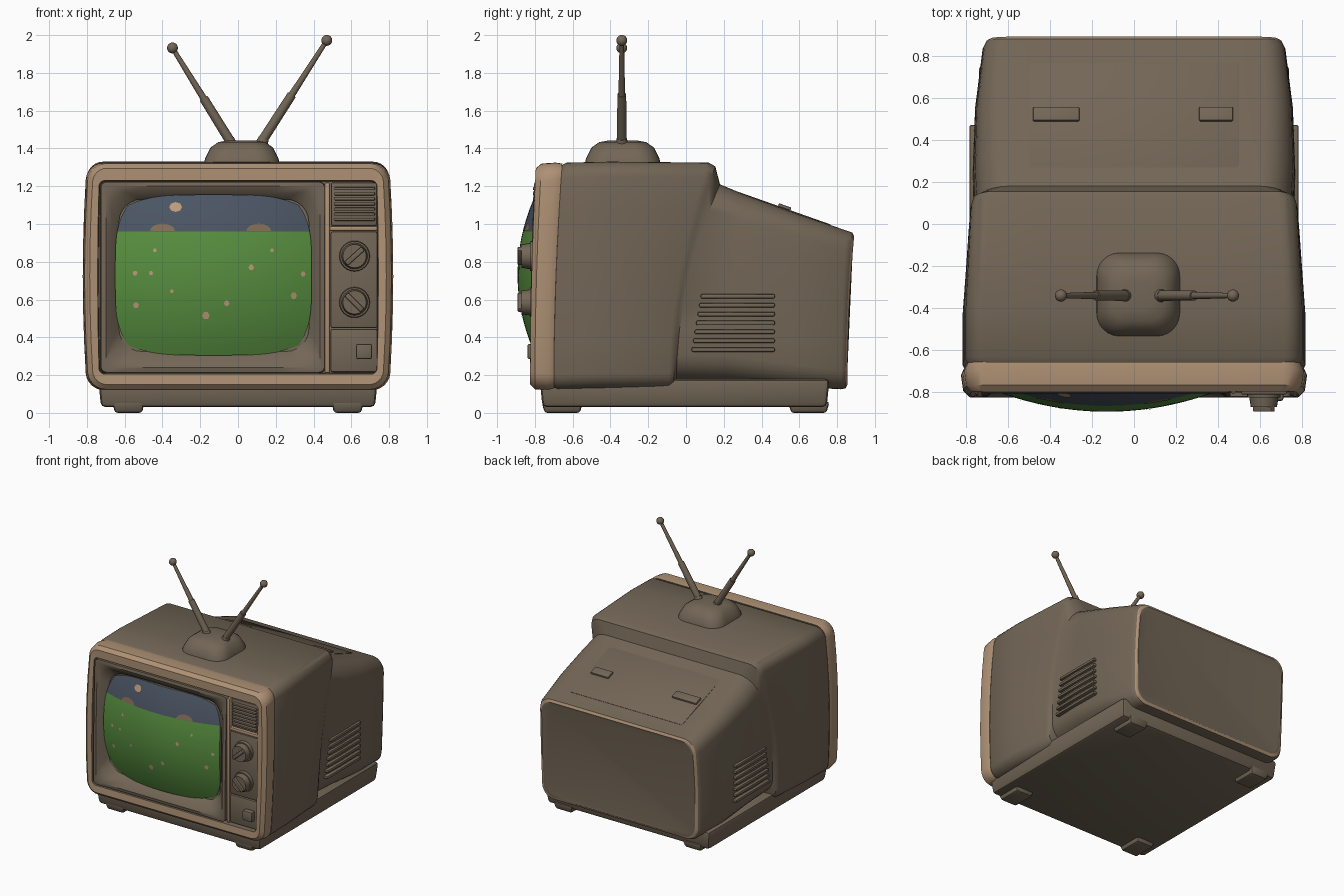
import bpy, bmesh, math
from mathutils import Vector

if "Cube" in bpy.data.objects:
    bpy.data.objects.remove(bpy.data.objects["Cube"])


def material(name, rgb):
    m = bpy.data.materials.new(name)
    m.use_nodes = True
    m.diffuse_color = (*rgb, 1)
    m.node_tree.nodes["Principled BSDF"].inputs["Base Color"].default_value = (*rgb, 1)
    return m


BROWN = material("taupe plastic", (0.17, 0.133, 0.093))
TAN = material("worn tan", (0.42, 0.28, 0.175))
GREEN = material("meadow green", (0.095, 0.27, 0.05))
SKY = material("slate sky", (0.07, 0.09, 0.125))
PETAL = material("petal tan", (0.5, 0.33, 0.19))
HILL = material("hill brown", (0.23, 0.15, 0.095))


def finish(name, bm, mats, angle=35):
    bmesh.ops.recalc_face_normals(bm, faces=bm.faces)
    mesh = bpy.data.meshes.new(name)
    bm.to_mesh(mesh)
    bm.free()
    for m in mats:
        mesh.materials.append(m)
    ob = bpy.data.objects.new(name, mesh)
    bpy.context.collection.objects.link(ob)
    bpy.ops.object.select_all(action="DESELECT")
    ob.select_set(True)
    bpy.context.view_layer.objects.active = ob
    bpy.ops.object.shade_smooth_by_angle(angle=math.radians(angle))
    return ob


def ring(yb, yt, x0, x1, z0, z1, r, bulge=0.0):
    """Rounded rectangle facing y; y runs from yb at the bottom to yt at the top."""
    cx, cz, hx, hz = (x0 + x1) / 2, (z0 + z1) / 2, (x1 - x0) / 2, (z1 - z0) / 2
    arcs = []
    for q, (sx, sz) in enumerate([(1, 1), (-1, 1), (-1, -1), (1, -1)]):
        a = [math.pi / 2 * (q + i / 6) for i in range(7)]
        arcs.append([(sx * (hx - r) + r * math.cos(t), sz * (hz - r) + r * math.sin(t)) for t in a])
    flat = []
    for q, arc in enumerate(arcs):
        flat += arc
        (ax, az), (bx, bz) = arc[-1], arcs[(q + 1) % 4][0]
        flat += [(ax + (bx - ax) * i / 6, az + (bz - az) * i / 6) for i in range(1, 6)]
    pts = []
    for x, z in flat:
        t = z / hz
        x += bulge * (1 - t * t) * x / hx
        pts.append(Vector((cx + x, yb + (yt - yb) * ((t + 1) / 2) ** 2, cz + z)))
    return pts


def loft(name, rings, mats, bands=None, caps=(True, True), cap_mat=0):
    """Skin a row of rings; bands gives the material of each strip."""
    bm = bmesh.new()
    rows = [[bm.verts.new(p) for p in r] for r in rings]
    n = len(rows[0])
    for k, (a, b) in enumerate(zip(rows, rows[1:])):
        for i in range(n):
            f = bm.faces.new((a[i], a[(i + 1) % n], b[(i + 1) % n], b[i]))
            f.material_index = bands[k] if bands else 0
    for use, row in zip(caps, (rows[0], rows[-1])):
        if use:
            bm.faces.new(row).material_index = cap_mat
    return finish(name, bm, mats)


def box(name, lo, hi, mat, bevel=0.01, shear=0.0, taper=0.0):
    """Bevelled box; shear slides y with z, taper narrows the bottom."""
    bm = bmesh.new()
    bmesh.ops.create_cube(bm, size=1)
    lo, hi = Vector(lo), Vector(hi)
    for v in bm.verts:
        k = 1 - (taper if v.co.z < 0 else 0)
        v.co = Vector((v.co.x * k, v.co.y * k, v.co.z)) * (hi - lo) + (lo + hi) / 2
        v.co.y += shear * v.co.z
    if bevel:
        bmesh.ops.bevel(bm, geom=bm.edges[:], offset=bevel, segments=2, affect="EDGES", profile=0.5)
    return finish(name, bm, [mat])


def rod(name, a, b, r1, r2, mat, sides=14):
    bm = bmesh.new()
    a, b = Vector(a), Vector(b)
    bmesh.ops.create_cone(bm, cap_ends=True, segments=sides, radius1=r1, radius2=r2, depth=(b - a).length)
    turn = (b - a).to_track_quat("Z", "Y")
    for v in bm.verts:
        v.co = turn @ v.co + (a + b) / 2
    return finish(name, bm, [mat])


# Cabinet: front shell, shoulder, sloping rear and rimmed back
def wide(yb, yt, hx, z0, z1, r, bulge=0.0):
    return ring(yb, yt, -hx, hx, z0, z1, r, bulge)


loft("cabinet", [
    wide(-0.70, -0.66, 0.785, 0.13, 1.31, 0.08, 0.02),
    wide(-0.68, -0.63, 0.795, 0.125, 1.325, 0.08, 0.02),
    wide(-0.45, -0.40, 0.795, 0.13, 1.33, 0.08, 0.02),
    wide(-0.09, 0.12, 0.77, 0.13, 1.325, 0.08, 0.015),
    wide(-0.065, 0.155, 0.76, 0.14, 1.305, 0.09, 0.012),
    wide(-0.05, 0.18, 0.735, 0.17, 1.21, 0.14, 0.025),
    wide(0.22, 0.30, 0.745, 0.165, 1.16, 0.14, 0.022),
    wide(0.55, 0.56, 0.74, 0.14, 1.065, 0.12, 0.015),
    wide(0.82, 0.85, 0.71, 0.125, 0.965, 0.10, 0.01),
    wide(0.845, 0.88, 0.695, 0.13, 0.955, 0.10, 0.01),
    wide(0.855, 0.89, 0.675, 0.15, 0.935, 0.09, 0.01),
    wide(0.852, 0.885, 0.655, 0.17, 0.915, 0.08, 0.01),
], [BROWN, TAN], bands=[0] * 9 + [1, 0])

# Tan front frame with a sunken brown panel
loft("front_frame", [
    wide(-0.70, -0.655, 0.785, 0.125, 1.32, 0.08, 0.022),
    wide(-0.73, -0.69, 0.80, 0.12, 1.325, 0.09, 0.022),
    wide(-0.80, -0.765, 0.79, 0.125, 1.32, 0.09, 0.022),
    wide(-0.825, -0.795, 0.765, 0.15, 1.295, 0.07, 0.02),
    wide(-0.82, -0.795, 0.735, 0.205, 1.23, 0.03, 0.008),
    wide(-0.75, -0.73, 0.73, 0.21, 1.225, 0.03, 0.008),
], [TAN, BROWN], bands=[0, 0, 0, 0, 1], cap_mat=1)
box("frame_divider", (0.458, -0.805, 0.21), (0.488, -0.73, 1.22), TAN)
box("control_strip", (0.48, -0.80, 0.962), (0.74, -0.73, 0.99), TAN)

# Screen surround
loft("screen_surround", [
    ring(-0.75, -0.74, -0.73, 0.46, 0.21, 1.225, 0.03),
    ring(-0.82, -0.80, -0.725, 0.458, 0.215, 1.222, 0.03),
    ring(-0.825, -0.805, -0.70, 0.435, 0.24, 1.20, 0.05),
    ring(-0.80, -0.79, -0.67, 0.41, 0.285, 1.165, 0.09),
    ring(-0.755, -0.745, -0.63, 0.375, 0.325, 1.13, 0.12),
], [BROWN], caps=(False, False))

# Bulging picture tube, split at the horizon
CX, CZ, HX, HZ = -0.13, 0.73, 0.52, 0.425


def screen_y(x, z):
    return -0.892 + 0.095 * ((x - CX) / HX) ** 2 + 0.095 * ((z - CZ) / HZ) ** 2


bm = bmesh.new()
bmesh.ops.create_grid(bm, x_segments=24, y_segments=24, size=1)
for v in bm.verts:
    u, w = v.co.x, v.co.y
    x = CX + HX * u * (1 - 0.13 * abs(w) ** 4)
    z = CZ + HZ * w * (1 - 0.13 * abs(u) ** 4)
    v.co = (x, screen_y(x, z), z)
bmesh.ops.bisect_plane(bm, geom=bm.verts[:] + bm.edges[:] + bm.faces[:], plane_co=(0, 0, 0.96), plane_no=(0, 0, 1))
for f in bm.faces:
    f.material_index = 1 if f.calc_center_median().z > 0.96 else 0
rim = bmesh.ops.extrude_edge_only(bm, edges=[e for e in bm.edges if e.is_boundary])["geom"]
for g in rim:
    if isinstance(g, bmesh.types.BMVert):
        g.co.y += 0.08
    elif isinstance(g, bmesh.types.BMFace):
        g.material_index = 2
finish("screen", bm, [GREEN, SKY, BROWN])


# Painted picture details lying on the glass
def decal(name, x, z, rx, rz, mat, half=False, sides=8):
    bm = bmesh.new()
    vs = []
    for i in range(sides + 1 if half else sides):
        t = math.pi * i / sides * (1 if half else 2)
        px, pz = x + rx * math.cos(t), z + rz * math.sin(t)
        vs.append(bm.verts.new((px, screen_y(px, pz) - 0.004, pz)))
    bm.faces.new(vs)
    finish(name, bm, [mat])


decal("sun", -0.33, 1.09, 0.034, 0.026, PETAL)
for x in (-0.40, 0.11):
    decal("hill", x, 0.962, 0.066, 0.04, HILL, half=True)
for x, z, r in [(-0.54, 0.57, 0.016), (-0.545, 0.74, 0.013), (-0.46, 0.74, 0.011), (-0.44, 0.86, 0.01),
                (-0.35, 0.645, 0.01), (-0.17, 0.515, 0.02), (-0.06, 0.58, 0.015), (0.07, 0.77, 0.015),
                (0.18, 0.86, 0.01), (0.295, 0.62, 0.017), (0.345, 0.735, 0.013)]:
    decal("flower", x, z, r, r * 1.1, PETAL, sides=6)

# Speaker grille, control panel, knobs and button
box("speaker_panel", (0.492, -0.785, 0.99), (0.735, -0.73, 1.22), BROWN)
for i in range(7):
    z = 1.025 + i * 0.027
    box("speaker_slat", (0.51, -0.81, z - 0.008), (0.725, -0.77, z + 0.008), BROWN, 0.005)
box("control_panel", (0.49, -0.80, 0.45), (0.738, -0.73, 0.96), BROWN)
box("lower_panel", (0.49, -0.80, 0.215), (0.738, -0.73, 0.445), BROWN)
for z in (0.83, 0.585):
    rod("knob_collar", (0.617, -0.78, z), (0.617, -0.825, z), 0.084, 0.078, BROWN, 24)
    rod("knob", (0.617, -0.82, z), (0.617, -0.87, z), 0.07, 0.062, BROWN, 24)
    grip = box("knob_grip", (-0.014, -0.02, -0.06), (0.014, 0.02, 0.06), BROWN, 0.006)
    grip.location = (0.617, -0.872, z)
    grip.rotation_euler.y = math.radians(48 if z > 0.7 else -45)
box("power_button", (0.625, -0.84, 0.285), (0.71, -0.78, 0.365), BROWN)

# Side vents
for s in (-1, 1):
    for i in range(7):
        z = 0.335 + i * 0.047
        y = 0.03 + i * 0.008
        box("side_vent_slat", (s * 0.762 - 0.02, y, z - 0.012), (s * 0.762 + 0.02, 0.47, z + 0.012), BROWN, 0.008)

# Base and feet
box("base", (-0.74, -0.775, 0.03), (0.74, 0.76, 0.18), BROWN, 0.025, taper=0.02)
for sx in (-1, 1):
    for y in (-0.655, 0.65):
        box("foot", (sx * 0.58 - 0.085, y - 0.11, 0), (sx * 0.58 + 0.085, y + 0.11, 0.06), BROWN, 0.015, taper=0.15)

# Rear lid panel and its two grips
slope = math.atan2(-0.30, 0.85)
for name, cx, cy, cz, sx, sy in [("lid_panel", 0, 0.5, 1.083, 1.0, 0.56),
                                 ("lid_grip", -0.37, 0.52, 1.083, 0.22, 0.07),
                                 ("lid_grip", 0.39, 0.52, 1.083, 0.16, 0.07)]:
    h = 0.008 if name == "lid_panel" else 0.016
    plate = box(name, (-sx / 2, -sy / 2, -h), (sx / 2, sy / 2, h), BROWN, 0.006)
    plate.location = (cx, cy, cz)
    plate.rotation_euler.x = slope

# Antenna: domed foot, two telescopic rods and ball tips
dome = loft("antenna_base", [ring(0, 0, -h, h, -h, h, r) for h, r in
                             [(0.2, 0.11), (0.195, 0.11), (0.165, 0.10), (0.125, 0.08), (0.07, 0.05)]], [BROWN])
for i, v in enumerate(dome.data.vertices):
    level = (0, 0.03, 0.09, 0.118, 0.128)[i // 48]
    v.co = (v.co.x + 0.02, v.co.z - 0.335, 1.315 + level)
dome.data.flip_normals()
for side, foot, tip in [("right", (-0.03, -0.34, 1.42), (-0.347, -0.34, 1.932)),
                        ("left", (0.115, -0.34, 1.42), (0.47, -0.34, 1.972))]:
    a, b = Vector(foot), Vector(tip)
    mid = a.lerp(b, 0.48)
    rod(side + "_antenna_socket", a - Vector((0, 0, 0.02)), a.lerp(b, 0.06), 0.036, 0.028, BROWN)
    rod(side + "_antenna_lower", a, mid, 0.026, 0.024, BROWN)
    rod(side + "_antenna_upper", mid, b, 0.018, 0.012, BROWN)
    bm = bmesh.new()
    bmesh.ops.create_uvsphere(bm, u_segments=16, v_segments=10, radius=0.029)
    bmesh.ops.translate(bm, verts=bm.verts, vec=b)
    finish(side + "_antenna_ball", bm, [BROWN], 60)
